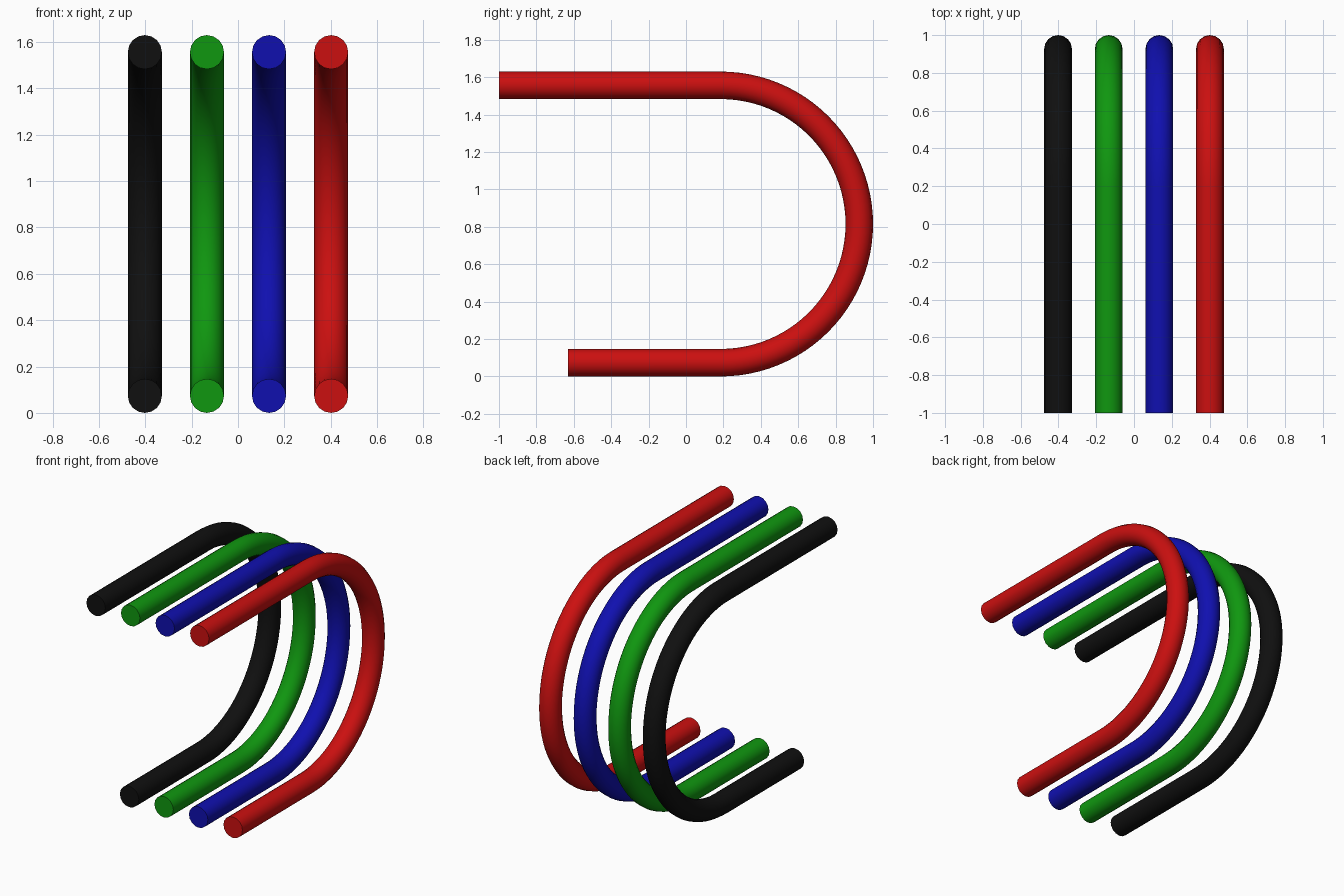
import bpy
import math

if "Cube" in bpy.data.objects:
    bpy.data.objects.remove(bpy.data.objects["Cube"])

R = 0.0735            # tube radius
BEND = 0.7415         # bend radius of the centre line
CZ = R + BEND         # height of the bend centre
CY = 1.0 - R - BEND   # depth of the bend centre
SEGMENTS = 48


def centre_line():
    # short lower leg, half-circle bend, longer upper leg
    pts = [(-0.63, R)]
    for i in range(SEGMENTS + 1):
        a = -math.pi / 2 + math.pi * i / SEGMENTS
        pts.append((CY + BEND * math.cos(a), CZ + BEND * math.sin(a)))
    pts.append((-1.0, CZ + BEND))
    return pts


def make_tube(name, x, colour):
    curve = bpy.data.curves.new(name, 'CURVE')
    curve.dimensions = '3D'
    curve.bevel_depth = R
    curve.bevel_resolution = 6
    curve.use_fill_caps = True
    pts = centre_line()
    spline = curve.splines.new('POLY')
    spline.points.add(len(pts) - 1)
    for p, (y, z) in zip(spline.points, pts):
        p.co = (0, y, z, 1)
    obj = bpy.data.objects.new(name, curve)
    bpy.context.collection.objects.link(obj)
    obj.location.x = x

    bpy.ops.object.select_all(action='DESELECT')
    obj.select_set(True)
    bpy.context.view_layer.objects.active = obj
    bpy.ops.object.convert(target='MESH')
    obj = bpy.context.object
    bpy.ops.object.shade_smooth_by_angle(angle=math.radians(40))

    mat = bpy.data.materials.new(name + "_paint")
    mat.diffuse_color = (*colour, 1)
    mat.use_nodes = True
    mat.node_tree.nodes["Principled BSDF"].inputs["Base Color"].default_value = mat.diffuse_color
    obj.data.materials.clear()
    obj.data.materials.append(mat)


# four identical bent tubes side by side
make_tube("black_tube", -0.402, (0.005, 0.005, 0.005))
make_tube("green_tube", -0.134, (0.005, 0.31, 0.005))
make_tube("blue_tube", 0.134, (0.005, 0.005, 0.43))
make_tube("red_tube", 0.402, (0.60, 0.005, 0.005))
